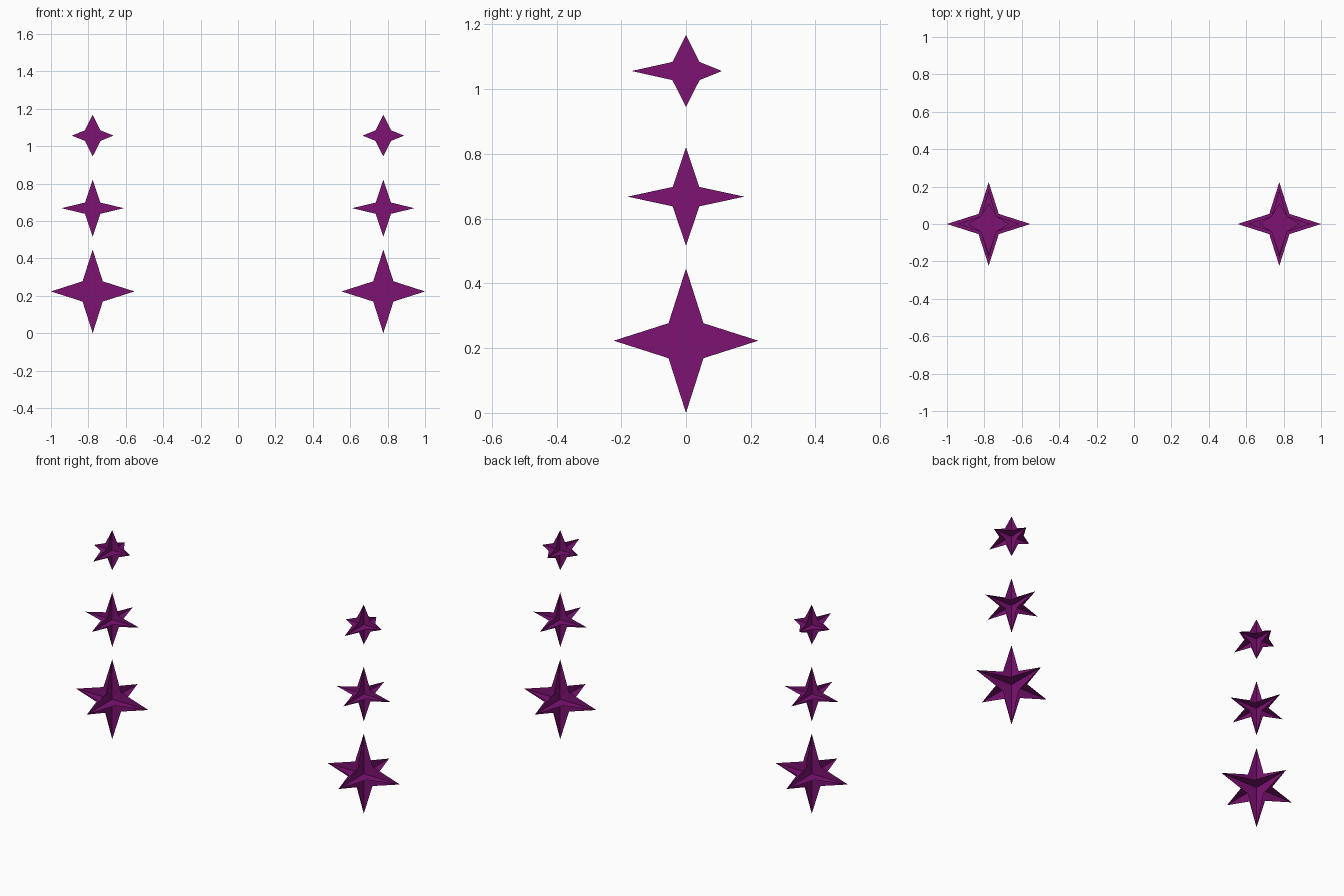
import bpy, bmesh
from mathutils import Vector

if "Cube" in bpy.data.objects:
    bpy.data.objects.remove(bpy.data.objects["Cube"])

mat = bpy.data.materials.new("purple")
mat.diffuse_color = (0.20, 0.006, 0.17, 1)
mat.use_nodes = True
mat.node_tree.nodes["Principled BSDF"].inputs["Base Color"].default_value = mat.diffuse_color


def crossed_star(name, center, core, tips_neg, tips_pos):
    """Three flat four-pointed stars crossing at right angles."""
    bm = bmesh.new()
    for a, b in ((0, 2), (1, 2), (0, 1)):
        def point(u, w):
            co = Vector((0, 0, 0))
            co[a], co[b] = u, w
            return bm.verts.new(co)
        ca, cb = core[a], core[b]
        outline = [point(*p) for p in (
            (tips_pos[a], 0), (ca, cb), (0, tips_pos[b]), (-ca, cb),
            (-tips_neg[a], 0), (-ca, -cb), (0, -tips_neg[b]), (ca, -cb))]
        hub = point(0, 0)
        # Each quarter is a kite from the hub, split along its diagonal
        for i in range(8):
            bm.faces.new((hub, outline[i], outline[(i + 1) % 8]))
    mesh = bpy.data.meshes.new(name)
    bm.to_mesh(mesh)
    bm.free()
    mesh.materials.append(mat)
    obj = bpy.data.objects.new(name, mesh)
    obj.location = center
    bpy.context.collection.objects.link(obj)


# name, height, inner corner offsets, point lengths on the negative and positive axes
stars = [
    ("large_star", 0.223, (0.054, 0.054, 0.054), (0.223, 0.223, 0.223), (0.223, 0.223, 0.223)),
    ("medium_star", 0.668, (0.041, 0.041, 0.03), (0.166, 0.18, 0.152), (0.166, 0.18, 0.152)),
    ("small_star", 1.056, (0.042, 0.042, 0.028), (0.111, 0.168, 0.111), (0.111, 0.111, 0.111)),
]

# A matching column of stars on each side
for side, x in (("left", -0.777), ("right", 0.777)):
    for name, z, core, neg, pos in stars:
        crossed_star(f"{side}_{name}", (x, 0, z), core, neg, pos)
